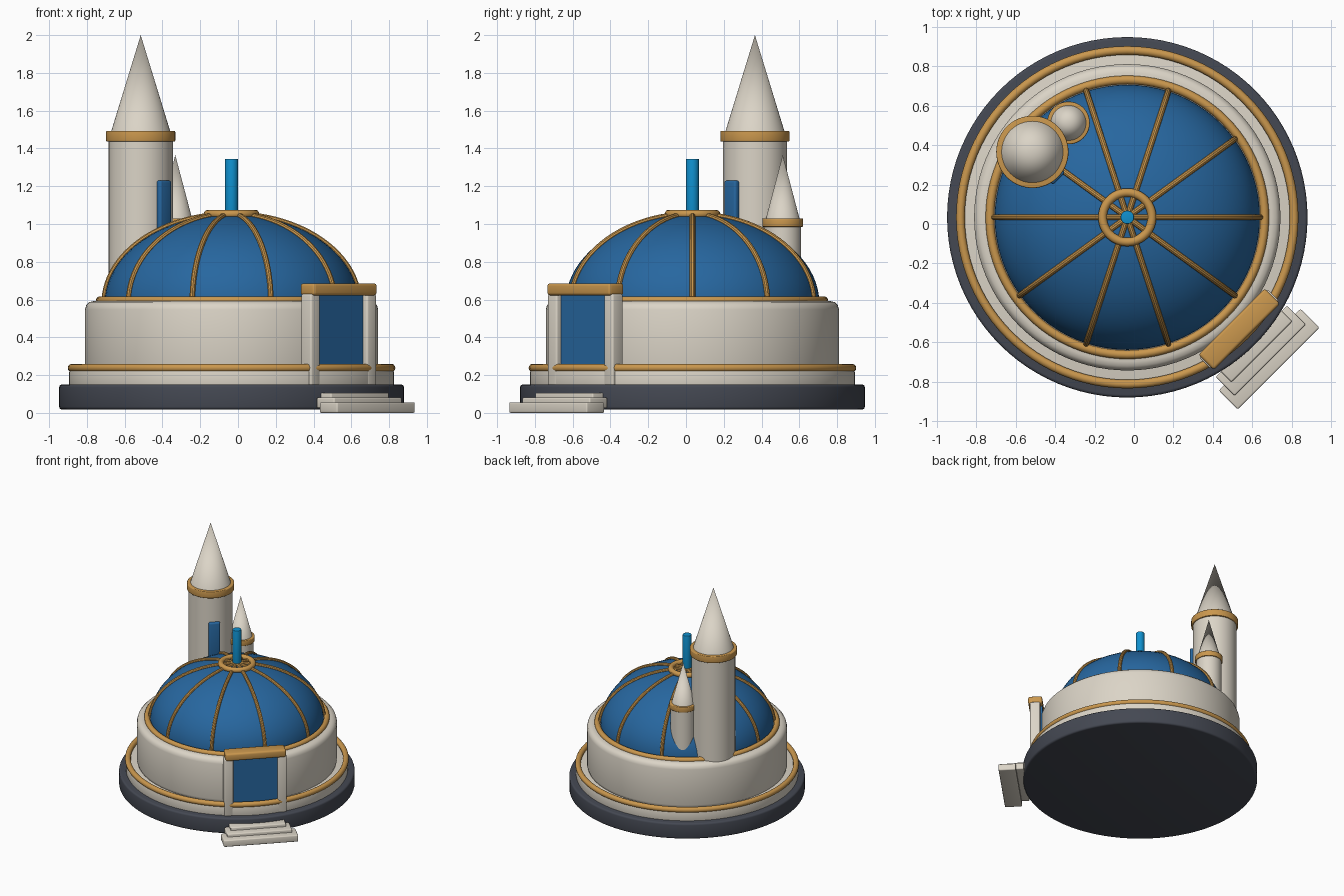
import bpy, math

if "Cube" in bpy.data.objects:
    bpy.data.objects.remove(bpy.data.objects["Cube"])

CX, CY = -0.034, 0.034            # centre of the round building
DIAG = -math.pi / 4               # direction the entrance faces


def material(name, rgb):
    m = bpy.data.materials.new(name)
    m.diffuse_color = (*rgb, 1)
    m.use_nodes = True
    m.node_tree.nodes["Principled BSDF"].inputs["Base Color"].default_value = m.diffuse_color
    return m


CREAM = material("cream_stone", (0.71, 0.66, 0.57))
GOLD = material("gold_trim", (0.59, 0.31, 0.075))
BLUE = material("deep_blue", (0.02, 0.135, 0.35))
BRIGHT = material("bright_blue", (0.005, 0.28, 0.62))
SLATE = material("dark_slate", (0.058, 0.065, 0.085))


def finish(name, mat, bevel=0, segments=3):
    ob = bpy.context.object
    ob.name = name
    ob.data.materials.clear()
    ob.data.materials.append(mat)
    bpy.ops.object.transform_apply(location=False, rotation=False, scale=True)
    if bevel:
        mod = ob.modifiers.new("soft_edges", 'BEVEL')
        mod.width, mod.segments = bevel, segments
        mod.limit_method, mod.angle_limit = 'ANGLE', math.radians(40)
        bpy.ops.object.modifier_apply(modifier=mod.name)
    bpy.ops.object.shade_smooth_by_angle(angle=math.radians(35))
    return ob


def cylinder(name, mat, r, z0, z1, x=CX, y=CY, bevel=0, sides=64):
    bpy.ops.mesh.primitive_cylinder_add(vertices=sides, radius=r, depth=z1 - z0,
                                        location=(x, y, (z0 + z1) / 2))
    return finish(name, mat, bevel)


def cone(name, mat, r, z0, z1, x, y):
    bpy.ops.mesh.primitive_cone_add(vertices=64, radius1=r, radius2=0, depth=z1 - z0,
                                    location=(x, y, (z0 + z1) / 2))
    return finish(name, mat)


def ring(name, mat, major, minor, z):
    bpy.ops.mesh.primitive_torus_add(major_segments=96, minor_segments=14,
                                     major_radius=major, minor_radius=minor,
                                     location=(CX, CY, z))
    return finish(name, mat)


def facing_box(name, mat, dist, side, size, z0, z1, x=CX, y=CY, bevel=0.008):
    """Box turned to the entrance direction; size is (depth, width)."""
    c, s = math.cos(DIAG), math.sin(DIAG)
    bpy.ops.mesh.primitive_cube_add(
        size=1, location=(x + dist * c - side * s, y + dist * s + side * c, (z0 + z1) / 2),
        rotation=(0, 0, DIAG))
    bpy.context.object.scale = (size[0], size[1], z1 - z0)
    return finish(name, mat, bevel)


# Stepped round base and main drum
cylinder("base_plinth", SLATE, 0.913, 0.018, 0.15, bevel=0.015, sides=96)
cylinder("lower_tier", CREAM, 0.86, 0.14, 0.225, bevel=0.01, sides=96)
ring("lower_gold_ring", GOLD, 0.845, 0.022, 0.238)
cylinder("main_drum", CREAM, 0.776, 0.2, 0.592, bevel=0.045, sides=96)
ring("dome_base_ring", GOLD, 0.696, 0.022, 0.595)

# Flattened dome
DOME_R, DOME_H, DOME_Z = 0.672, 0.47, 0.58
bpy.ops.mesh.primitive_uv_sphere_add(segments=80, ring_count=40, radius=1,
                                     location=(CX, CY, DOME_Z))
bpy.context.object.scale = (DOME_R, DOME_R, DOME_H)
finish("dome", BLUE)

# Ten gold ribs following the dome to its crown
for i in range(10):
    a = math.radians(36 * i)
    curve = bpy.data.curves.new("dome_rib", 'CURVE')
    curve.dimensions = '3D'
    curve.bevel_depth, curve.bevel_resolution = 0.015, 3
    curve.use_fill_caps = True
    spline = curve.splines.new('POLY')
    spline.points.add(24)
    for k, p in enumerate(spline.points):
        t = math.radians(2 + 86 * k / 24)
        r = (DOME_R + 0.003) * math.cos(t)
        p.co = (r * math.cos(a), r * math.sin(a), (DOME_H + 0.003) * math.sin(t), 1)
    ob = bpy.data.objects.new("dome_rib", curve)
    ob.location = (CX, CY, DOME_Z)
    bpy.context.collection.objects.link(ob)
    bpy.ops.object.select_all(action='DESELECT')
    ob.select_set(True)
    bpy.context.view_layer.objects.active = ob
    bpy.ops.object.convert(target='MESH')
    finish("dome_rib", GOLD)

# Crown ring and spire rod
ring("crown_ring", GOLD, 0.125, 0.022, 1.053)
cylinder("spire_rod", BRIGHT, 0.034, 1.0, 1.345, bevel=0.004, sides=32)


def tower(prefix, x, y, r, z0, z_ring, ring_h, ring_r, z_tip):
    cylinder(prefix + "_shaft", CREAM, r, z0, z_ring + ring_h / 2, x, y)
    cylinder(prefix + "_collar", GOLD, ring_r, z_ring, z_ring + ring_h, x, y, bevel=0.006)
    cone(prefix + "_roof", CREAM, r, z_ring + 0.01, z_tip, x, y)


# Two conical towers and the tall tower's window
TX, TY = -0.515, 0.365
tower("tall_tower", TX, TY, 0.17, 0.52, 1.436, 0.057, 0.183, 2.0)
tower("small_tower", -0.332, 0.512, 0.098, 0.6, 0.985, 0.045, 0.108, 1.365)
facing_box("tower_window", BLUE, 0.172, 0, (0.04, 0.088), 0.88, 1.23, TX, TY, bevel=0.012)

# Entrance: door, posts, lintel
facing_box("door", BLUE, 0.78, 0, (0.06, 0.36), 0.2, 0.64, bevel=0)
for side in (-0.21, 0.21):
    facing_box("door_post", CREAM, 0.802, side, (0.078, 0.07), 0.145, 0.63, bevel=0.01)
facing_box("lintel", GOLD, 0.802, 0, (0.11, 0.475), 0.622, 0.686, bevel=0.015)

# Three entrance steps
for i in range(3):
    facing_box("entrance_step", CREAM, 1.016 - 0.06 * i, 0, (0.135, 0.585 - 0.075 * i),
               0.0 + 0.025 * i, 0.056 + 0.025 * i, bevel=0.008)
